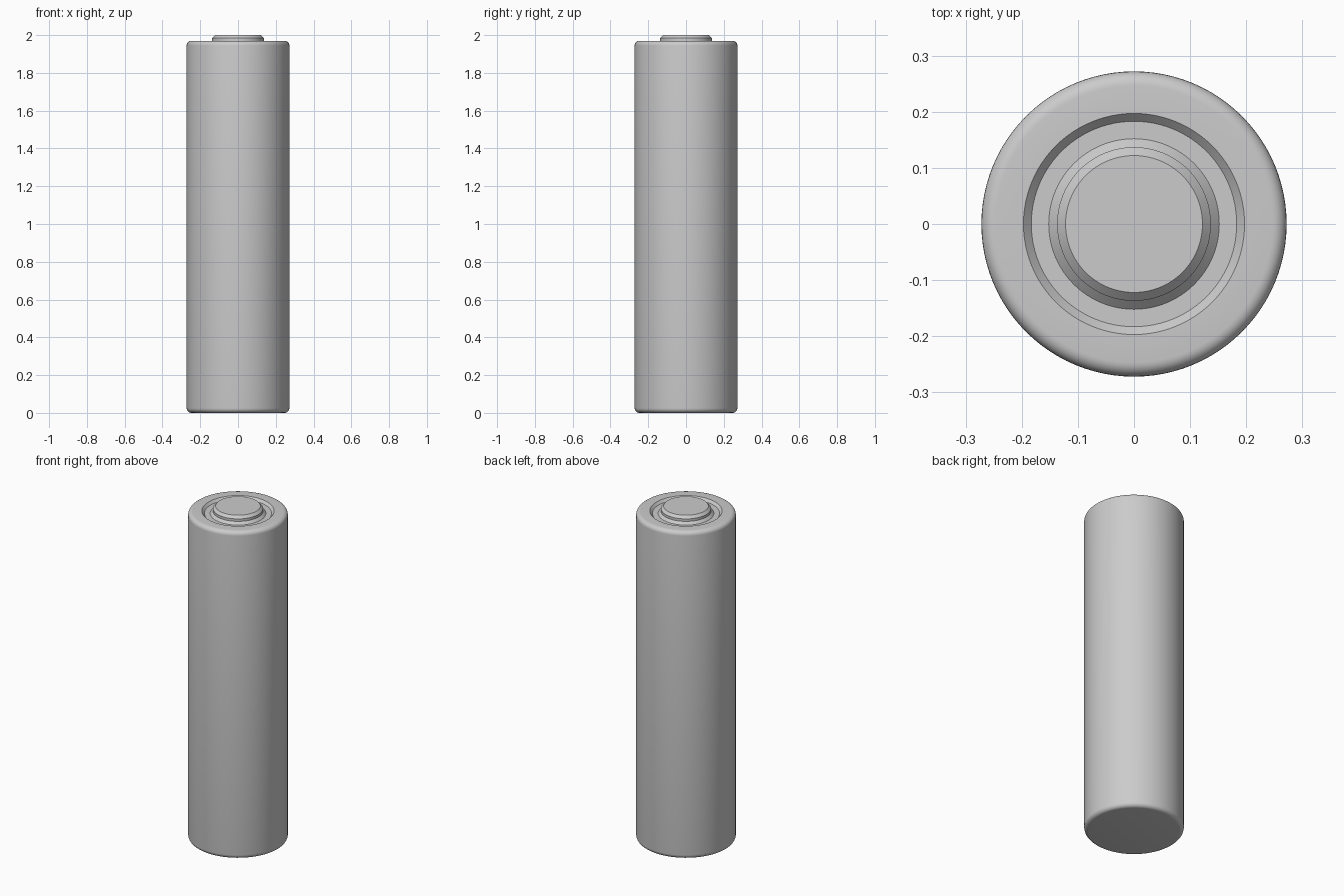
import bpy, bmesh
from math import radians, pi, sin, cos

cube = bpy.data.objects.get("Cube")
if cube:
    bpy.data.objects.remove(cube, do_unlink=True)

SEGMENTS = 96
GREY = (0.6, 0.6, 0.6, 1.0)

metal = bpy.data.materials.new("plain grey")
metal.use_nodes = True
metal.diffuse_color = GREY
metal.node_tree.nodes["Principled BSDF"].inputs["Base Color"].default_value = GREY


def rounded(radius, z, size, start, steps=6):
    """Quarter-round profile points, centred at (radius, z)."""
    angles = [radians(start + 90 * i / steps) for i in range(steps + 1)]
    return [(radius + size * cos(a), z + size * sin(a)) for a in angles]


def lathe(name, profile):
    """Spin a closed (radius, height) profile around z."""
    bm = bmesh.new()
    verts = [bm.verts.new((r, 0, z)) for r, z in profile]
    edges = [bm.edges.new(pair) for pair in zip(verts, verts[1:])]
    bmesh.ops.spin(bm, geom=verts + edges, axis=(0, 0, 1), cent=(0, 0, 0),
                   angle=2 * pi, steps=SEGMENTS)
    bmesh.ops.remove_doubles(bm, verts=bm.verts, dist=0.0001)
    bmesh.ops.recalc_face_normals(bm, faces=bm.faces)
    mesh = bpy.data.meshes.new(name)
    bm.to_mesh(mesh)
    bm.free()
    obj = bpy.data.objects.new(name, mesh)
    bpy.context.collection.objects.link(obj)
    mesh.materials.append(metal)
    bpy.ops.object.select_all(action='DESELECT')
    obj.select_set(True)
    bpy.context.view_layer.objects.active = obj
    bpy.ops.object.shade_smooth_by_angle(angle=radians(30))


# Casing with rounded rims, a recessed ring on top and the raised contact
radius, rim, top = 0.272, 0.025, 1.97
floor = top - 0.015
profile = [(0, 0)]
profile += rounded(radius - rim, rim, rim, -90)
profile += rounded(radius - rim, top - rim, rim, 0)
profile += [(0.197, top), (0.183, floor), (0.152, floor)]
profile += [(0.137, top), (0.137, 1.985), (0.122, 2.0), (0, 2.0)]
lathe("cell_casing", profile)
